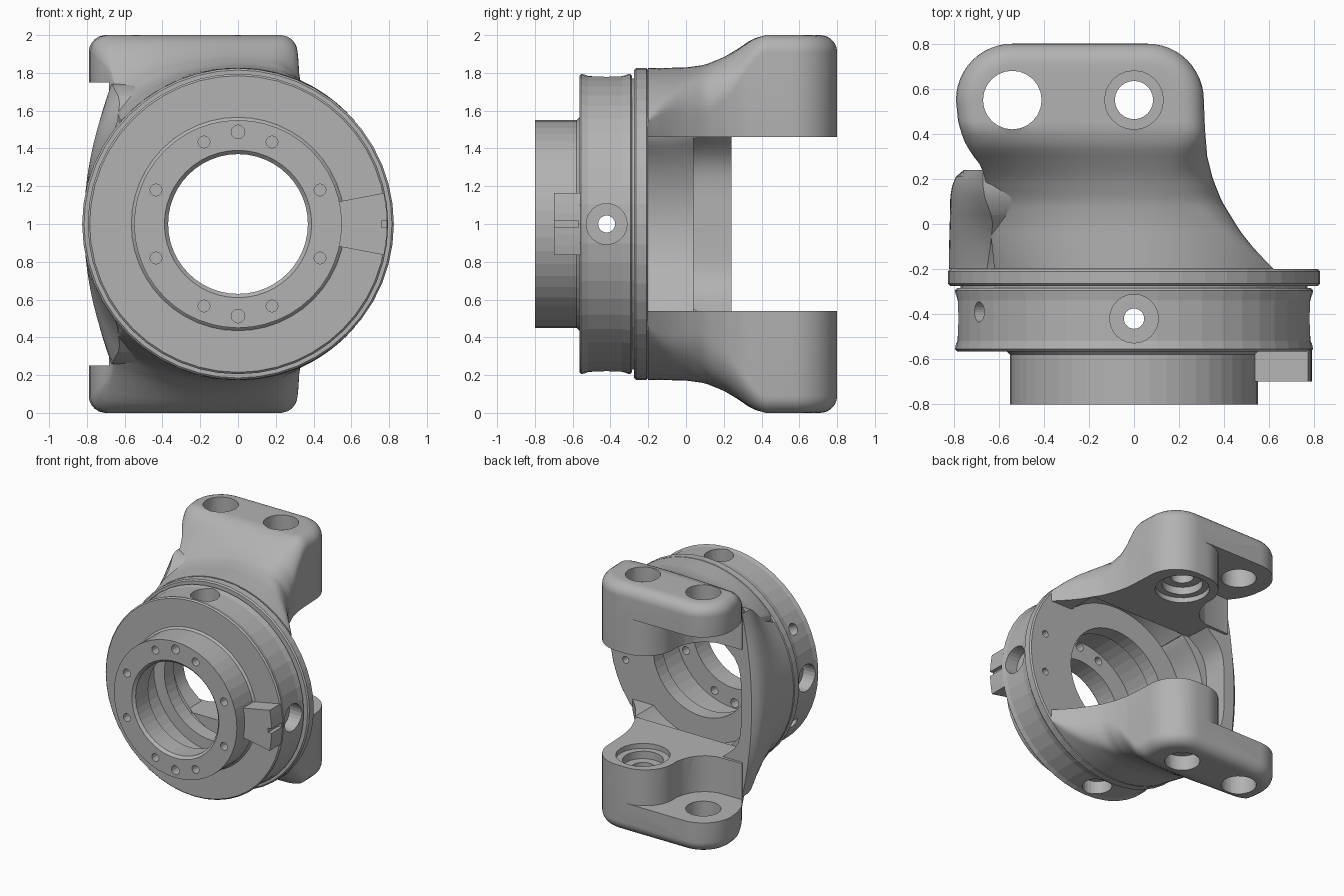
import bpy, bmesh
from math import sin, cos, pi, sqrt, hypot, radians
from mathutils import Vector, Matrix

if "Cube" in bpy.data.objects:
    bpy.data.objects.remove(bpy.data.objects["Cube"])

steel = bpy.data.materials.new("grey_steel")
steel.use_nodes = True
steel.diffuse_color = (0.45, 0.45, 0.45, 1)
steel.node_tree.nodes["Principled BSDF"].inputs["Base Color"].default_value = (0.45, 0.45, 0.45, 1)


def make(name, bm):
    bmesh.ops.remove_doubles(bm, verts=bm.verts, dist=1e-5)
    bmesh.ops.recalc_face_normals(bm, faces=bm.faces)
    me = bpy.data.meshes.new(name)
    bm.to_mesh(me)
    bm.free()
    me.materials.append(steel)
    ob = bpy.data.objects.new(name, me)
    bpy.context.collection.objects.link(ob)
    return ob


def activate(ob):
    bpy.ops.object.select_all(action='DESELECT')
    ob.select_set(True)
    bpy.context.view_layer.objects.active = ob


def cut(ob, cutter):
    mod = ob.modifiers.new("cut", 'BOOLEAN')
    mod.operation, mod.solver, mod.object = 'DIFFERENCE', 'EXACT', cutter
    activate(ob)
    bpy.ops.object.modifier_apply(modifier=mod.name)
    bpy.data.objects.remove(cutter)


def drill(ob, start, end, r, seg=24):
    """Cut a round hole between two points."""
    a, b = Vector(start), Vector(end)
    turn = (b - a).to_track_quat('Z', 'Y').to_matrix().to_4x4()
    bm = bmesh.new()
    bmesh.ops.create_cone(bm, cap_ends=True, segments=seg, radius1=r, radius2=r,
                          depth=(b - a).length, matrix=Matrix.Translation((a + b) / 2) @ turn)
    cut(ob, make("drill", bm))


def prism(name, outline, place, move):
    """Extrude a flat outline along a vector."""
    bm = bmesh.new()
    f = bm.faces.new([bm.verts.new(place(*p)) for p in outline])
    res = bmesh.ops.extrude_face_region(bm, geom=[f])
    bmesh.ops.translate(bm, vec=move, verts=[v for v in res['geom'] if isinstance(v, bmesh.types.BMVert)])
    return make(name, bm)


def loft(name, sections):
    """Skin closed sections that share one point count, and cap both ends."""
    bm = bmesh.new()
    rows = [[bm.verts.new(p) for p in s] for s in sections]
    n = len(rows[0])
    for a, b in zip(rows, rows[1:]):
        for i in range(n):
            j = (i + 1) % n
            bm.faces.new((a[i], a[j], b[j], b[i]))
    bm.faces.new(rows[0])
    bm.faces.new(rows[-1])
    return make(name, bm)


def interp(table, v):
    for (a, p), (b, q) in zip(table, table[1:]):
        if v <= b:
            return p + (q - p) * max(0, (v - a) / (b - a))
    return table[-1][1]


# Turned ring: collar, drum, groove, flange and stepped bore as (radius, y)
profile = [(0.39, -0.8), (0.55, -0.8), (0.55, -0.58), (0.565, -0.565),
           (0.785, -0.565), (0.795, -0.555), (0.787, -0.52), (0.787, -0.34), (0.795, -0.295),
           (0.785, -0.285), (0.77, -0.285), (0.77, -0.275), (0.815, -0.275), (0.825, -0.265),
           (0.825, -0.21), (0.815, -0.2), (0.435, -0.2), (0.435, -0.32), (0.53, -0.32),
           (0.53, -0.62), (0.37, -0.62), (0.37, -0.78)]
SEG = 48
bm = bmesh.new()
rings = [[bm.verts.new((r * cos(2 * pi * k / SEG), y, 1 + r * sin(2 * pi * k / SEG)))
          for k in range(SEG)] for r, y in profile]
for a, b in zip(rings, rings[1:] + rings[:1]):
    for k in range(SEG):
        j = (k + 1) % SEG
        bm.faces.new((a[k], a[j], b[j], b[k]))
ring = make("bearing_ring", bm)

# Bolt circle in the collar
for deg in (22.5, 67.5, 90, 112.5, 157.5):
    for sign in (1, -1):
        a = radians(deg * sign)
        r = 0.488 if deg == 90 else 0.47
        x, z = r * cos(a), 1 + r * sin(a)
        drill(ring, (x, -0.9, z), (x, -0.6, z), 0.036 if deg == 90 else 0.032, 12)

# Radial ports with counterbores, and small side holes
def radial(deg, y, r0, r1, r):
    a = radians(deg)
    drill(ring, (r0 * cos(a), y, 1 + r0 * sin(a)), (r1 * cos(a), y, 1 + r1 * sin(a)), r)

for deg in (0, 90, 180, 270):
    radial(deg, -0.42, 0.68, 0.9, 0.108)
    radial(deg, -0.42, 0.45, 0.9, 0.045)
for deg in (151, 209):
    radial(deg, -0.39, 0.65, 0.9, 0.045)
for dz in (-0.16, 0.16):
    drill(ring, (0.68, -0.3, 1 + dz), (0.68, -0.1, 1 + dz), 0.028, 12)

# Key block on the drum face, with a slot in its rim
arc = [(0.79 * cos(t), 1 + 0.79 * sin(t)) for t in (radians(-12 + 4 * k) for k in range(7))]
key = prism("key_block", [(0.53, 1.118), (0.53, 0.882)] + arc,
            lambda x, z: Vector((x, -0.7, z)), Vector((0, 0.16, 0)))
slot = [(0.76, 0.982), (0.9, 0.982), (0.9, 1.018), (0.76, 1.018)]
cut(key, prism("slot", slot, lambda x, z: Vector((x, -0.8, z)), Vector((0, 0.23, 0))))

# Yoke arm: plan edges, centre rise and right rim rounding along y
right_edge = [(-0.2, 0.62), (-0.17, 0.59), (-0.1, 0.525), (-0.03, 0.47), (0.1, 0.39),
              (0.2, 0.35), (0.3, 0.325), (0.42, 0.315), (0.55, 0.31)]
left_edge = [(-0.2, -0.62), (0.2, -0.66), (0.26, -0.68), (0.31, -0.72), (0.37, -0.755),
             (0.45, -0.78), (0.55, -0.79)]
rise = [(-0.2, 0), (0, 0.02), (0.1, 0.1), (0.2, 0.33), (0.27, 0.57), (0.35, 0.88), (0.42, 1)]
rounding = [(-0.2, 0), (-0.05, 0.08), (0.1, 0.18), (0.24, 0.18), (0.4, 0.09)]
PAD_L, PAD_R, PAD_Y, PAD_RAD, FLOOR = -0.54, 0.06, 0.55, 0.25, 1.46


def arm_top(x, y, xl, xr):
    """Blend from the flange circle to the flat pad, with a rounded rim."""
    rx = 0.825 + (0.5 * (y + 0.2) if x < 0 else 0)
    base = 1 + 0.825 * sqrt(max(0, 1 - (x / rx) ** 2))
    s = interp(rise, y)
    z = base + (2 - base) * s
    if y > PAD_Y:
        d = PAD_RAD - hypot(max(x - PAD_R, PAD_L - x, 0), y - PAD_Y)
    else:
        d = min(x - xl, xr - x)
    if x < -0.2:
        fil = 0.09 * min(1, max(0.05, (y - 0.25) / 0.12))
    else:
        fil = interp(rounding, y)
    if d < fil:
        z -= fil - sqrt(max(0, fil * fil - (fil - max(d, 0)) ** 2))
    return max(z, FLOOR + 0.03)


stations = [-0.2 + 0.75 * i / 24 for i in range(25)]
stations += [PAD_Y + PAD_RAD * sin(k * pi / 24) for k in range(1, 13)]
sections = []
for y in stations:
    w = sqrt(max(0, PAD_RAD ** 2 - (y - PAD_Y) ** 2))
    xl = PAD_L - w if y > PAD_Y else interp(left_edge, y)
    xr = PAD_R + w if y > PAD_Y else interp(right_edge, y)
    xs = [xl + (xr - xl) * (1 - cos(pi * k / 28)) / 2 for k in range(29)]
    sections.append([(xl, y, FLOOR)] + [(x, y, arm_top(x, y, xl, xr)) for x in xs] + [(xr, y, FLOOR)])
upper = loft("upper_arm", sections)

# Relieve the underside of the thin ear, leaving the thick round boss
curve = [(-0.02, 0.9)] + [(-0.02 - 0.25 * sin(t), 0.55 + 0.25 * cos(t))
                          for t in (radians(10 * k) for k in range(11))]
curve += [(-0.285, 0.43), (-0.32, 0.36), (-0.38, 0.3), (-0.46, 0.265), (-1, 0.25), (-1, 0.9)]
cut(upper, prism("ear_relief", curve, lambda x, y: Vector((x, y, 1.3)), Vector((0, 0, 0.45))))

# Turned clearance behind the ring
INNER = 0.63
drill(upper, (0, -0.4, 1), (0, 0.04, 1), INNER, 64)

# Ear hole, then the boss bore with its steps
for x, z0, z1, r in ((-0.54, 1.6, 2.1, 0.13), (0, 1.88, 2.1, 0.13), (0, 1.4, 2.1, 0.085),
                     (0, 1.4, 1.5, 0.2), (0, 1.4, 1.56, 0.15)):
    drill(upper, (x, 0.55, z0), (x, 0.55, z1), r)

# Lower arm mirrors the upper one
bm = bmesh.new()
bm.from_mesh(upper.data)
for v in bm.verts:
    v.co.z = 2 - v.co.z
lower = make("lower_arm", bm)

# Side web joining the arms: round inside near the ring, flatter behind
sections = []
for y, inset, flat in ((-0.2, 0, 0), (-0.1, 0, 0), (0, 0, 0), (0.04, 0, 0), (0.041, 0, 1),
                       (0.12, 0, 1), (0.17, 0.008, 1), (0.21, 0.025, 1), (0.24, 0.06, 1)):
    t = min(1, (y + 0.2) / 0.36)
    t = t * t * (3 - 2 * t)
    reach = 0.5 + 0.24 * t
    outer, inner = [], []
    for k in range(25):
        u = (k - 12) / 12
        dz = reach * u
        far = 0.815 - 0.145 * (dz / 0.74) ** 2
        x = -((1 - t) * sqrt(0.822 ** 2 - dz * dz) + t * far) + inset * (1 - u * u)
        q = min(abs(dz), 0.47)
        ix = -0.66 + 0.2 * (q / 0.47) ** 5 if flat else -sqrt(INNER ** 2 - q * q)
        outer.append((x, y, 1 + dz))
        inner.append((max(ix, x + 0.03), y, 1 + dz))
    sections.append(outer + inner[::-1])
web = loft("side_web", sections)

# Smooth cast parts; the turned ring keeps its facets
for ob in (upper, lower, web):
    activate(ob)
    bpy.ops.object.shade_smooth_by_angle(angle=radians(35))
